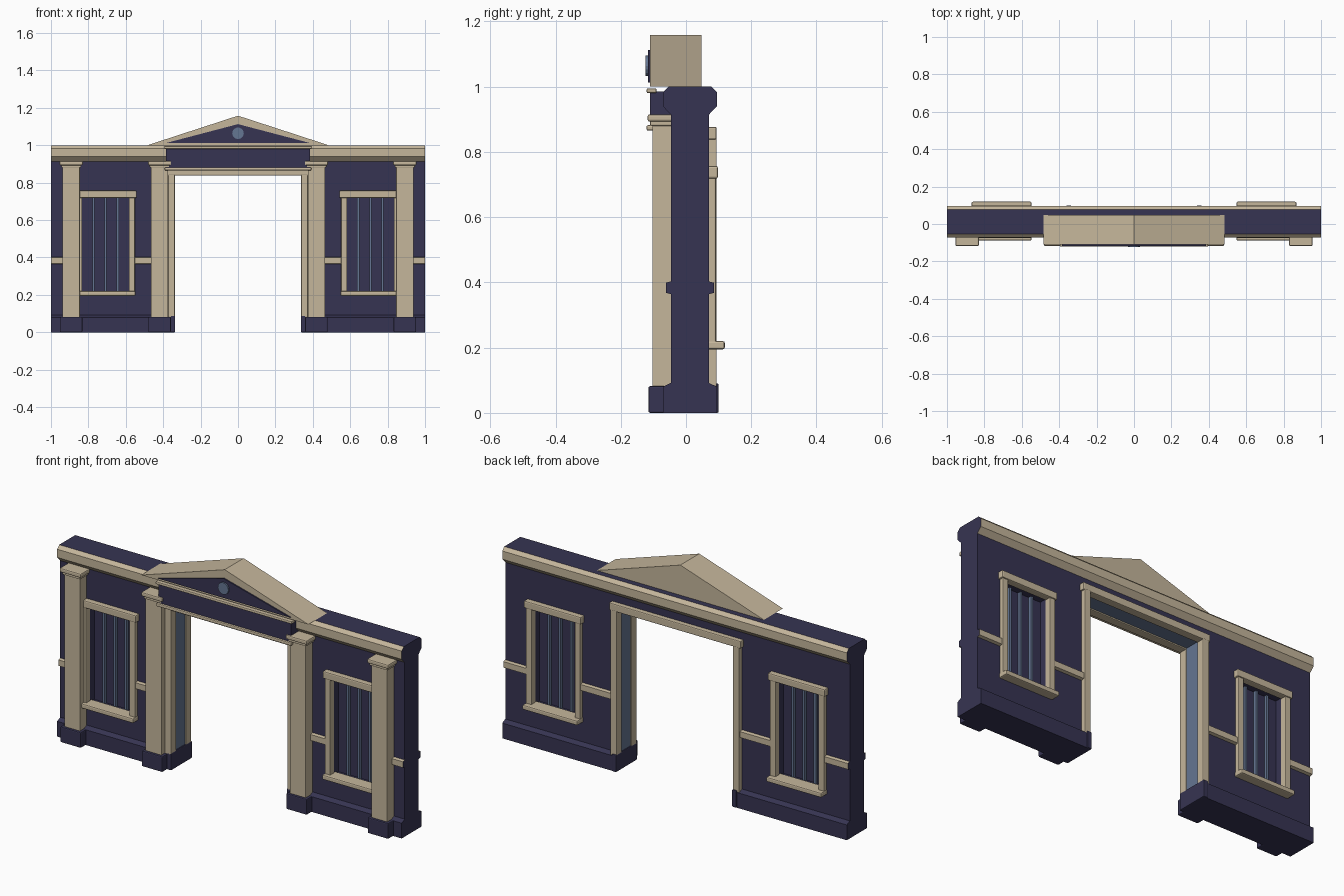
import bpy, bmesh, math
from mathutils import Matrix

if "Cube" in bpy.data.objects:
    bpy.data.objects.remove(bpy.data.objects["Cube"])


def material(name, rgb):
    m = bpy.data.materials.new(name)
    m.diffuse_color = (*rgb, 1)
    m.use_nodes = True
    m.node_tree.nodes["Principled BSDF"].inputs["Base Color"].default_value = m.diffuse_color
    return m


NAVY = material("navy", (0.037, 0.034, 0.085))
BEIGE = material("beige", (0.56, 0.47, 0.33))
SLATE = material("slate", (0.13, 0.18, 0.29))


def finish(name, bm, mat):
    bmesh.ops.recalc_face_normals(bm, faces=bm.faces)
    me = bpy.data.meshes.new(name)
    bm.to_mesh(me)
    bm.free()
    ob = bpy.data.objects.new(name, me)
    bpy.context.collection.objects.link(ob)
    me.materials.append(mat)
    return ob


def box(name, x, y, z, mat, bevel=0.0):
    bm = bmesh.new()
    bmesh.ops.create_cube(bm, size=1)
    for v in bm.verts:
        v.co = [r[0] + (c + 0.5) * (r[1] - r[0]) for c, r in zip(v.co, (x, y, z))]
    if bevel:
        bmesh.ops.bevel(bm, geom=bm.edges[:], offset=bevel, segments=2,
                        profile=0.5, affect='EDGES')
    return finish(name, bm, mat)


def pair(name, x, y, z, mat, bevel=0.0):
    # one box on each side of the doorway
    box(name + "_right", x, y, z, mat, bevel)
    box(name + "_left", (-x[1], -x[0]), y, z, mat, bevel)


def prism(name, pts, place, a, b, mat):
    # closed outline swept from a to b
    bm = bmesh.new()
    f = bm.faces.new([bm.verts.new(place(p, q, a)) for p, q in pts])
    g = bm.faces.new([bm.verts.new(place(p, q, b)) for p, q in pts])
    n = len(pts)
    for i in range(n):
        j = (i + 1) % n
        bm.faces.new((f.verts[i], f.verts[j], g.verts[j], g.verts[i]))
    return finish(name, bm, mat)


# wall: half profile (distance from wall centre, z) with plinth, band and cornice
CY = 0.012
half = [(0.083, 0), (0.083, 0.08), (0.058, 0.092),
        (0.058, 0.364), (0.074, 0.368), (0.074, 0.399), (0.058, 0.403),
        (0.058, 0.914), (0.083, 0.94), (0.083, 0.983), (0.066, 1.0)]
outline = [(CY + d, z) for d, z in half] + [(CY - d, z) for d, z in reversed(half)]
wall = prism("wall", outline, lambda p, q, t: (t, p, q), -1, 1, NAVY)
wall.data.materials.append(BEIGE)
wall.data.materials.append(SLATE)

# openings for the doorway and two windows
WX = 0.708
cuts = [((-0.342, 0.342), (-0.1, 0.845))]
cuts += [((s * WX - 0.128, s * WX + 0.128), (0.21, 0.725)) for s in (-1, 1)]
for cx, cz in cuts:
    cutter = box("opening_cutter", cx, (-0.3, 0.3), cz, NAVY)
    mod = wall.modifiers.new("opening", 'BOOLEAN')
    mod.operation = 'DIFFERENCE'
    mod.solver = 'EXACT'
    mod.object = cutter
    bpy.context.view_layer.objects.active = wall
    bpy.ops.object.modifier_apply(modifier=mod.name)
    bpy.data.objects.remove(cutter)

# colour cornice and band beige, doorway reveal slate
for f in wall.data.polygons:
    c, n = f.center, f.normal
    f.material_index = 0
    if abs(n.x) < 0.5:
        if (c.z > 0.915 and n.z < 0.95) or 0.363 < c.z < 0.404 and abs(c.y - CY) > 0.059:
            f.material_index = 1
        if n.z < -0.9 and abs(c.x) < 0.3 and 0.8 < c.z < 0.9:
            f.material_index = 2
    elif abs(c.x) < 0.4:
        f.material_index = 2

# pilasters
for name, px in (("inner_pilaster", 0.419), ("outer_pilaster", 0.892)):
    pair(name + "_base", (px - 0.06, px + 0.06), (-0.115, -0.04), (0, 0.082), NAVY, 0.005)
    pair(name + "_shaft", (px - 0.046, px + 0.046), (-0.103, -0.04), (0.08, 0.885), BEIGE, 0.003)
    pair(name + "_neck", (px - 0.053, px + 0.053), (-0.11, -0.04), (0.88, 0.897), BEIGE, 0.004)
    pair(name + "_cap", (px - 0.062, px + 0.062), (-0.118, -0.04), (0.893, 0.915), BEIGE, 0.006)

# door frame, front and back
pair("door_plinth", (0.336, 0.362), (-0.075, 0.1), (0, 0.09), NAVY, 0.004)
for side, y in (("front", (-0.075, -0.03)), ("back", (0.05, 0.094))):
    pair("door_jamb_" + side, (0.337, 0.374), y, (0.08, 0.845), BEIGE, 0.004)
    box("door_lintel_" + side, (-0.382, 0.382), y, (0.838, 0.877), BEIGE, 0.005)

# windows: frames on both sides, dark pane and upright bars
for side, s in (("front", -1), ("back", 1)):
    def span(inner, outer):
        return tuple(sorted((CY + s * inner, CY + s * outer)))
    for edge, ex in (("inner", WX - 0.141), ("outer", WX + 0.141)):
        pair("window_jamb_%s_%s" % (side, edge), (ex - 0.016, ex + 0.016),
             span(0.045, 0.08), (0.21, 0.73), BEIGE, 0.004)
    pair("window_lintel_" + side, (WX - 0.166, WX + 0.166), span(0.045, 0.086),
         (0.718, 0.757), BEIGE, 0.006)
    pair("window_sill_" + side, (WX - 0.16, WX + 0.16),
         span(0.03, 0.107 if s > 0 else 0.1), (0.195, 0.22), BEIGE, 0.006)
pair("window_pane", (WX - 0.129, WX + 0.129), (CY - 0.008, CY + 0.008), (0.205, 0.73), NAVY)
for i in range(3):
    bx = WX + (i - 1) * 0.0645
    pair("window_bar_%d" % (i + 1), (bx - 0.006, bx + 0.006),
         (CY - 0.024, CY + 0.024), (0.205, 0.73), SLATE)

# entablature over the doorway
box("frieze", (-0.385, 0.385), (-0.11, -0.04), (0.875, 0.985), NAVY)
box("frieze_lower_moulding", (-0.392, 0.392), (-0.121, -0.09), (0.865, 0.882), BEIGE, 0.005)
box("frieze_upper_moulding", (-0.396, 0.396), (-0.121, -0.09), (0.98, 0.995), BEIGE, 0.005)


# pediment with dark inset plate and round disc
def upright(p, q, t):
    return (p, t, q)


prism("pediment", [(-0.485, 1.0), (0.485, 1.0), (0, 1.158)], upright, -0.11, 0.047, BEIGE)
prism("pediment_panel", [(-0.385, 1.012), (0.385, 1.012), (0, 1.113)],
      upright, -0.117, -0.109, NAVY)
bm = bmesh.new()
bmesh.ops.create_cone(bm, cap_ends=True, segments=16, radius1=0.031, radius2=0.031, depth=0.009,
                      matrix=Matrix.Translation((0, -0.1195, 1.064)) @ Matrix.Rotation(math.pi / 2, 4, 'X'))
finish("pediment_disc", bm, SLATE)
